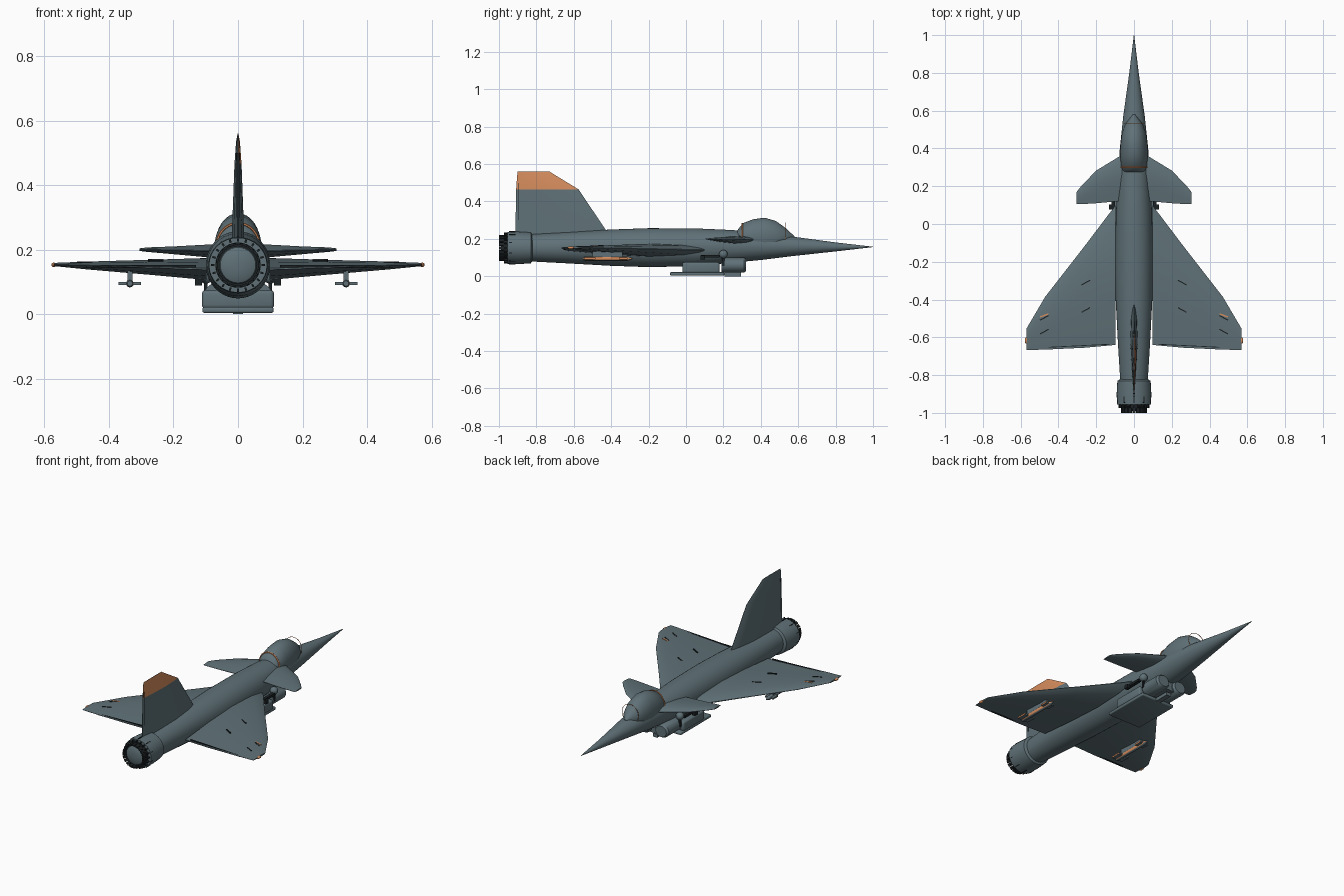
import bpy, bmesh
from math import sin, cos, pi
from mathutils import Matrix

if "Cube" in bpy.data.objects:
    bpy.data.objects.remove(bpy.data.objects["Cube"])


def material(name, rgb):
    m = bpy.data.materials.new(name)
    m.use_nodes = True
    m.diffuse_color = (*rgb, 1)
    m.node_tree.nodes["Principled BSDF"].inputs["Base Color"].default_value = (*rgb, 1)
    return m


GREY = material("blue_grey", (0.115, 0.165, 0.185))
ORANGE = material("orange", (0.67, 0.265, 0.11))
DARK = material("near_black", (0.012, 0.016, 0.018))


def finish(name, bm, mat, mirror=False, angle=0.6):
    bmesh.ops.recalc_face_normals(bm, faces=bm.faces)
    me = bpy.data.meshes.new(name)
    bm.to_mesh(me)
    bm.free()
    ob = bpy.data.objects.new(name, me)
    bpy.context.collection.objects.link(ob)
    me.materials.append(mat)
    if mirror:
        ob.modifiers.new("Mirror", "MIRROR").use_mirror_merge = False
    bpy.ops.object.select_all(action="DESELECT")
    ob.select_set(True)
    bpy.context.view_layer.objects.active = ob
    bpy.ops.object.shade_smooth_by_angle(angle=angle)
    return ob


def paint(ob, rule):
    """Turn the faces that satisfy a rule orange."""
    ob.data.materials.append(ORANGE)
    for p in ob.data.polygons:
        p.material_index = int(rule(p))


def loft(rings):
    """Skin a list of closed point rings and cap both ends."""
    bm = bmesh.new()
    loops = [[bm.verts.new(p) for p in r] for r in rings]
    n = len(loops[0])
    for a, b in zip(loops, loops[1:]):
        for i in range(n):
            j = (i + 1) % n
            bm.faces.new((a[i], a[j], b[j], b[i]))
    bm.faces.new(loops[0])
    bm.faces.new(loops[-1])
    return bm


def tube(name, stations, mat, x=0, sides=32, mirror=False):
    """Body along y from stations (y, half width, half height, centre z)."""
    rings = [[(x + w * cos(2 * pi * i / sides), y, z + h * sin(2 * pi * i / sides))
              for i in range(sides)] for y, w, h, z in stations]
    return finish(name, loft(rings), mat, mirror)


SECTION = ((0, 0.06), (0.04, 0.35), (0.15, 0.75), (0.4, 1), (0.7, 0.65), (1, 0.08))


def foil(stations, place):
    """Lens-section surface from stations (span, lead y, trail y, middle, half thickness)."""
    rings = []
    for s, lead, trail, mid, t in stations:
        up = [place(s, lead + (trail - lead) * c, mid + t * k) for c, k in SECTION]
        low = [place(s, lead + (trail - lead) * c, mid - t * k) for c, k in SECTION]
        rings.append(up + low[::-1])
    return loft(rings)


def box(name, centre, size, mat, mirror=False, bevel=0, turn=0):
    bm = bmesh.new()
    bmesh.ops.create_cube(bm, size=1, matrix=Matrix.Translation(centre)
                          @ Matrix.Rotation(turn, 4, "Z") @ Matrix.Diagonal((*size, 1)))
    if bevel:
        bmesh.ops.bevel(bm, geom=bm.edges[:], offset=bevel, segments=3,
                        profile=0.5, affect="EDGES")
    return finish(name, bm, mat, mirror)


def hoop(name, y, w, h, z, mat, thick):
    bm = bmesh.new()
    n, k = 40, 6
    grid = [[bm.verts.new(((w + thick * cos(b)) * cos(a), y + thick * sin(b),
                           z + (h + thick * cos(b)) * sin(a)))
             for b in [2 * pi * j / k for j in range(k)]]
            for a in [2 * pi * i / n for i in range(n)]]
    for i in range(n):
        for j in range(k):
            p, q, r = grid[i], grid[(i + 1) % n], (j + 1) % k
            bm.faces.new((p[j], q[j], q[r], p[r]))
    return finish(name, bm, mat)


# Fuselage with needle nose
tube("fuselage", [(1, 0.001, 0.001, 0.157), (0.8, 0.025, 0.024, 0.157),
                  (0.57, 0.057, 0.052, 0.16), (0.4, 0.075, 0.073, 0.16),
                  (0.25, 0.085, 0.087, 0.16), (0.05, 0.096, 0.101, 0.155),
                  (-0.2, 0.1, 0.104, 0.153), (-0.4, 0.097, 0.097, 0.153),
                  (-0.65, 0.084, 0.083, 0.153), (-0.84, 0.072, 0.072, 0.152)], GREY, sides=40)

# Canopy with its frames
tube("canopy", [(0.58, 0.006, 0.006, 0.208), (0.53, 0.046, 0.052, 0.208),
                (0.48, 0.064, 0.088, 0.208), (0.42, 0.072, 0.105, 0.208),
                (0.36, 0.073, 0.097, 0.208), (0.305, 0.068, 0.076, 0.208),
                (0.28, 0.058, 0.045, 0.208), (0.265, 0.045, 0.02, 0.208)], GREY)
hoop("rear_canopy_frame", 0.3, 0.067, 0.074, 0.208, ORANGE, 0.004)
hoop("front_canopy_frame", 0.53, 0.055, 0.057, 0.23, ORANGE, 0.0015)

# Delta wings and foreplanes
across = lambda s, y, z: (s, y, z)
finish("wings", foil([(0.097, 0.1, -0.64, 0.14, 0.034), (0.26, -0.115, -0.655, 0.145, 0.024),
                      (0.47, -0.385, -0.665, 0.151, 0.012),
                      (0.57, -0.555, -0.667, 0.154, 0.005)], across), GREY, True)
finish("foreplanes", foil([(0.05, 0.375, 0.125, 0.195, 0.02), (0.09, 0.35, 0.12, 0.196, 0.02),
                           (0.2, 0.283, 0.11, 0.198, 0.012),
                           (0.28, 0.2, 0.105, 0.2, 0.007),
                           (0.305, 0.168, 0.105, 0.2, 0.004)], across), GREY, True)

# Tail fin, its tip painted on one side
fin = finish("tail_fin", foil([(0.2, -0.395, -0.912, 0, 0.02), (0.25, -0.43, -0.912, 0, 0.019),
                               (0.465, -0.575, -0.908, 0, 0.011),
                               (0.535, -0.69, -0.903, 0, 0.006),
                               (0.56, -0.73, -0.9, 0, 0.001)],
                              lambda s, y, t: (t, y, s)), GREY)
paint(fin, lambda p: p.center.z > 0.466 and p.normal.x > 0.1)
box("rudder_seam", (0, -0.897, 0.4), (0.008, 0.004, 0.2), DARK)

# Exhaust: collar, rivets, petals and inner dome
tube("exhaust_collar", [(-0.82, 0.07, 0.07, 0.152), (-0.83, 0.088, 0.083, 0.152),
                        (-0.9, 0.092, 0.087, 0.152), (-0.955, 0.09, 0.085, 0.152)], GREY)
tube("exhaust_core", [(-0.95, 0.07, 0.07, 0.152), (-0.975, 0.068, 0.068, 0.152)], DARK)
tube("exhaust_dome", [(-0.97, 0.06, 0.06, 0.152), (-0.98, 0.055, 0.055, 0.152),
                      (-0.987, 0.04, 0.04, 0.152), (-0.99, 0.015, 0.015, 0.152)], GREY)


def radial(name, count, y, r, size, mat):
    bm = bmesh.new()
    for i in range(count):
        bmesh.ops.create_cube(bm, size=1, matrix=Matrix.Translation((0, y, 0.152))
                              @ Matrix.Rotation(2 * pi * i / count, 4, "Y")
                              @ Matrix.Translation((0, 0, r)) @ Matrix.Diagonal((*size, 1)))
    finish(name, bm, mat)


radial("exhaust_petals", 20, -0.975, 0.066, (0.017, 0.05, 0.008), DARK)
radial("exhaust_actuators", 20, -0.958, 0.078, (0.006, 0.03, 0.01), DARK)
radial("exhaust_links", 10, -0.93, 0.087, (0.005, 0.035, 0.006), DARK)

# Belly intake: floor plate, duct and front lip
box("intake_floor", (0, 0.06, 0.013), (0.22, 0.29, 0.018), GREY, bevel=0.006)
box("intake_duct", (0, 0.08, 0.046), (0.224, 0.2, 0.058), GREY, bevel=0.012)
tube("intake_barrels", [(0.19, 0.045, 0.04, 0.06), (0.31, 0.045, 0.04, 0.06),
                        (0.322, 0.036, 0.032, 0.06)], GREY, x=0.058, mirror=True)
box("intake_bridge", (0, 0.25, 0.06), (0.1, 0.11, 0.06), GREY)
box("belly_skid", (0, 0.25, 0.01), (0.03, 0.09, 0.02), GREY)

# Side joints beneath the foreplanes
bm = bmesh.new()
bmesh.ops.create_uvsphere(bm, u_segments=20, v_segments=12, radius=0.023,
                          matrix=Matrix.Translation((0.1, 0.2, 0.118)))
finish("side_joints", bm, GREY, True)
box("joint_struts", (0.1, 0.2, 0.085), (0.012, 0.014, 0.06), DARK, True)
box("joint_arms", (0.11, 0.13, 0.108), (0.018, 0.1, 0.014), DARK, True)
box("root_fittings", (0.122, 0.09, 0.1), (0.022, 0.025, 0.022), DARK, True)

# Underwing missiles, painted along one side
box("missile_pylons", (0.335, -0.42, 0.12), (0.016, 0.16, 0.035), GREY, True)
for side, x in (("left", 0.335), ("right", -0.335)):
    parts = [tube(side + "_missile", [(-0.285, 0.002, 0.002, 0.095), (-0.31, 0.012, 0.012, 0.095),
                                      (-0.54, 0.012, 0.012, 0.095), (-0.55, 0.008, 0.008, 0.095)],
                  GREY, x=x, sides=16)]
    for label, y, w, l in (("front", -0.335, 0.055, 0.045), ("rear", -0.515, 0.07, 0.06)):
        parts.append(box(f"{side}_{label}_missile_fin", (x, y, 0.095), (w, l, 0.009), GREY))
    for part in parts:
        paint(part, lambda p: p.normal.x > 0.8)

# Wing details: slots, tip lights and flap seams
for i, (x, y, z) in enumerate([(0.255, -0.31, 0.168), (0.255, -0.455, 0.165),
                               (0.475, -0.497, 0.161), (0.475, -0.57, 0.159)]):
    box(f"wing_slot_{i + 1}", (x, y, z), (0.052, 0.006, 0.006), DARK, True, turn=-0.5)
box("wing_marks", (0.475, -0.484, 0.161), (0.046, 0.007, 0.005), ORANGE, True, turn=-0.35)
tube("wing_tip_lights", [(-0.6, 0.003, 0.003, 0.153), (-0.607, 0.007, 0.007, 0.153),
                         (-0.625, 0.007, 0.007, 0.153), (-0.632, 0.003, 0.003, 0.153)],
     ORANGE, x=0.571, sides=12, mirror=True)
box("flap_seams", (0.3, -0.645, 0.148), (0.34, 0.004, 0.009), DARK, True, turn=-0.05)
